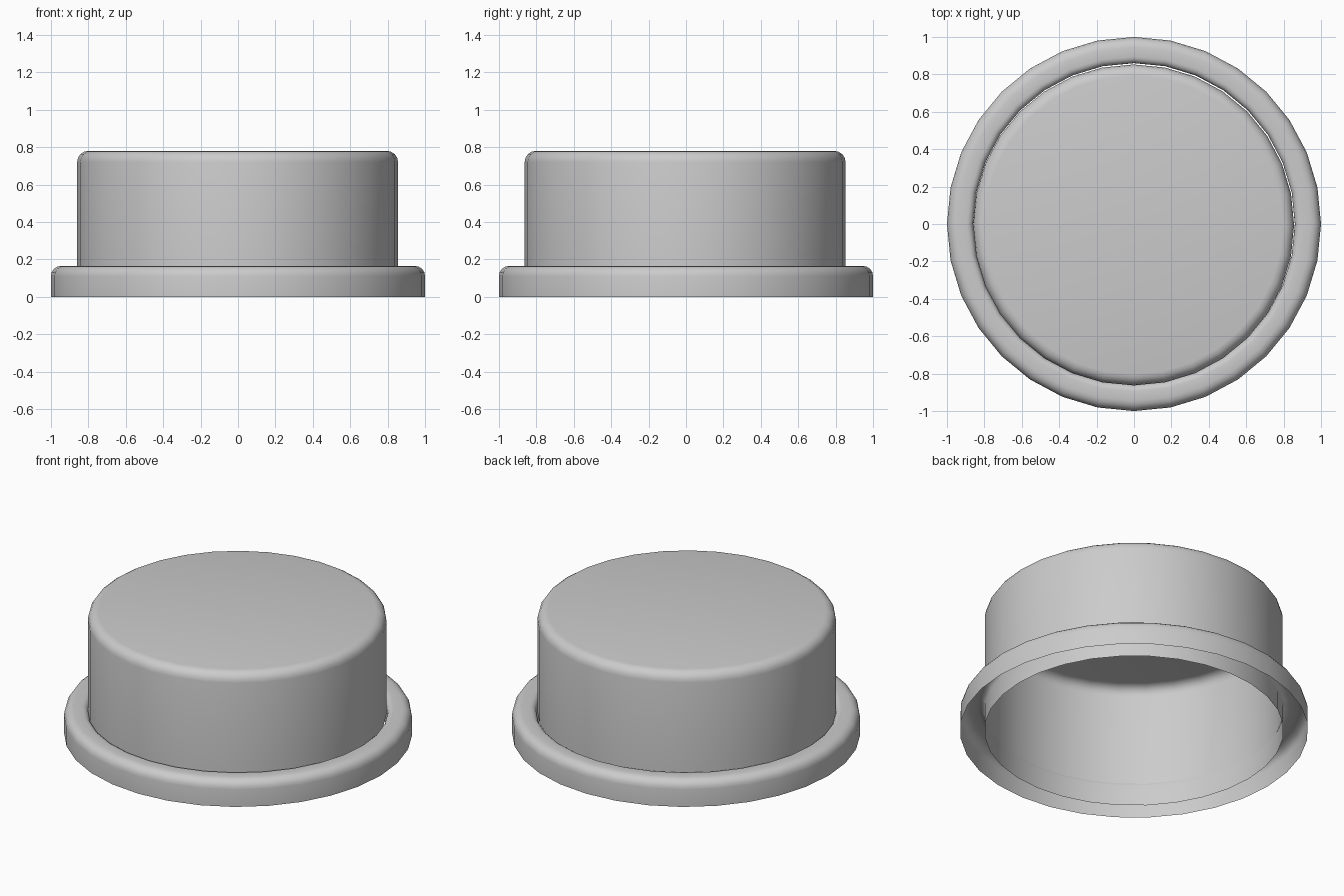
import bpy, bmesh, math

if "Cube" in bpy.data.objects:
    bpy.data.objects.remove(bpy.data.objects["Cube"])

SIDES = 32

def arc(cx, cz, r, a0, a1, n=4):
    """Points on a rounded corner of the profile (degrees)."""
    return [(cx + r * math.cos(math.radians(a0 + (a1 - a0) * i / n)),
             cz + r * math.sin(math.radians(a0 + (a1 - a0) * i / n))) for i in range(n + 1)]

def lathe(name, profile, closed_top=False, loc=(0, 0, 0)):
    """Spin a radius/height profile into an open shell."""
    bm = bmesh.new()
    rings = [[bm.verts.new((r * math.cos(2 * math.pi * k / SIDES),
                            r * math.sin(2 * math.pi * k / SIDES), z))
              for k in range(SIDES)] for r, z in profile]
    for a, b in zip(rings, rings[1:]):
        for k in range(SIDES):
            j = (k + 1) % SIDES
            bm.faces.new((a[k], a[j], b[j], b[k]))
    if closed_top:
        bm.faces.new(rings[-1])
    mesh = bpy.data.meshes.new(name)
    bm.to_mesh(mesh)
    bm.free()
    ob = bpy.data.objects.new(name, mesh)
    ob.location = loc
    bpy.context.collection.objects.link(ob)
    bpy.context.view_layer.objects.active = ob
    ob.select_set(True)
    bpy.ops.object.shade_smooth_by_angle(angle=math.radians(35))
    ob.select_set(False)
    return ob

# rim: hollow ring, open underneath, rounded shoulders
lathe("rim", [(1.0, 0)] + arc(0.945, 0.11, 0.055, 0, 90)
      + arc(0.895, 0.13, 0.035, 90, 180) + [(0.86, 0)])

# cap: thin-walled cup with a rounded top edge, open underneath
lathe("cap", [(0.858, 0.13)] + arc(0.798, 0.72, 0.06, 0, 90),
      closed_top=True, loc=(-0.002, -0.005, 0))
